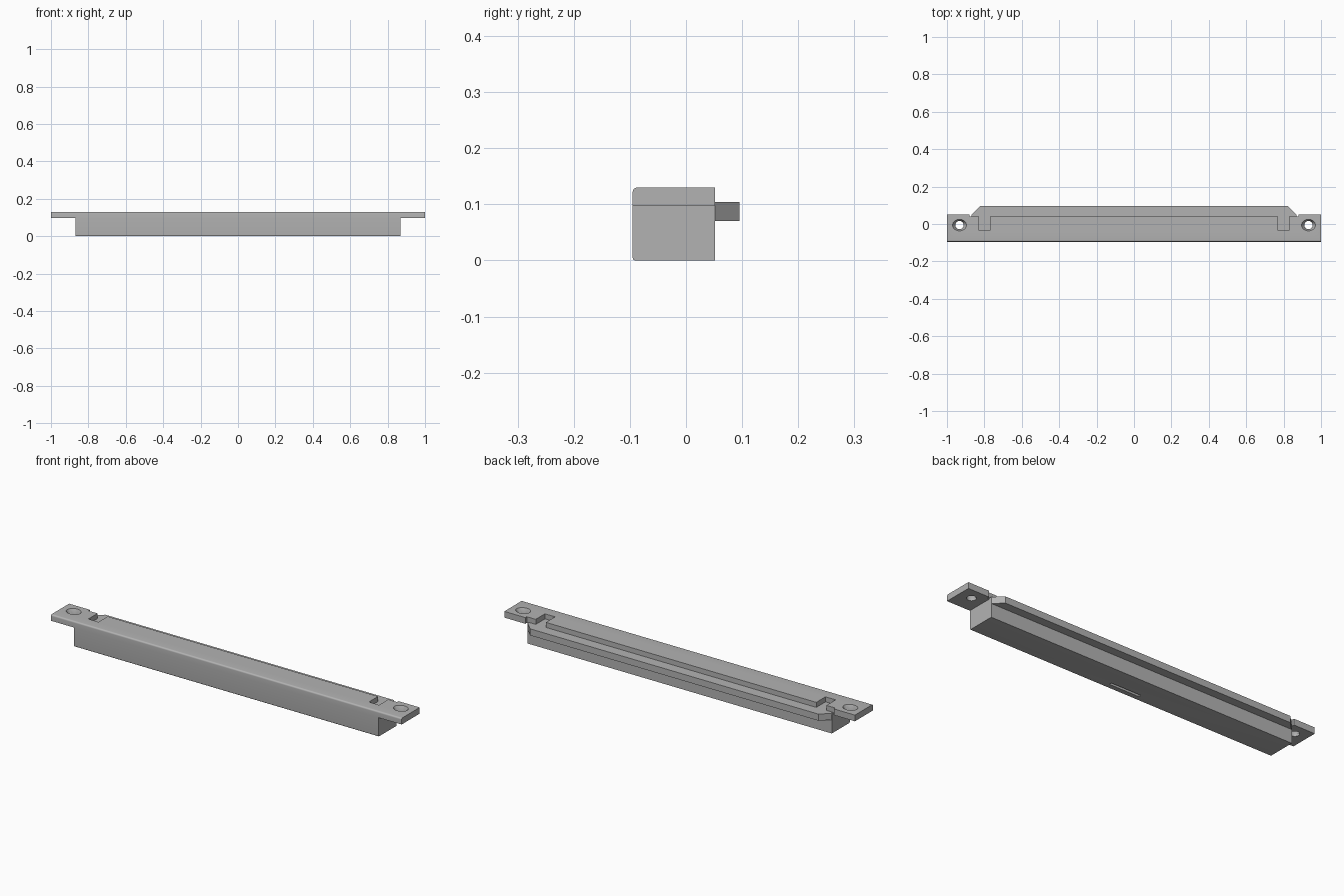
import bpy, bmesh, math

cube = bpy.data.objects.get("Cube")
if cube:
    bpy.data.objects.remove(cube, do_unlink=True)

grey = bpy.data.materials.new("satin_grey")
grey.use_nodes = True
colour = (0.45, 0.45, 0.45, 1)
grey.diffuse_color = colour
grey.node_tree.nodes["Principled BSDF"].inputs["Base Color"].default_value = colour

FRONT, BACK, LEDGE = -0.095, 0.052, 0.04
PLATE_Z, TOP = 0.098, 0.13


def finish(name, bm):
    bmesh.ops.recalc_face_normals(bm, faces=bm.faces)
    mesh = bpy.data.meshes.new(name)
    bm.to_mesh(mesh)
    bm.free()
    mesh.materials.append(grey)
    obj = bpy.data.objects.new(name, mesh)
    bpy.context.collection.objects.link(obj)
    return obj


def extrude(name, outline, place, depth):
    """Extrude a flat outline; place maps its 2D points into space."""
    bm = bmesh.new()
    face = bm.faces.new([bm.verts.new(place(a, b)) for a, b in outline])
    moved = bmesh.ops.extrude_face_region(bm, geom=[face])["geom"]
    verts = [v for v in moved if isinstance(v, bmesh.types.BMVert)]
    bmesh.ops.translate(bm, verts=verts, vec=depth)
    return finish(name, bm)


def box(name, x0, x1, y0, y1, z0, z1):
    outline = [(x0, y0), (x1, y0), (x1, y1), (x0, y1)]
    return extrude(name, outline, lambda x, y: (x, y, z0), (0, 0, z1 - z0))


def arc(cy, cz, r, start, end, steps=6):
    angles = [math.radians(start + (end - start) * i / steps) for i in range(steps + 1)]
    return [(cy + r * math.cos(a), cz + r * math.sin(a)) for a in angles]


def cut(target, cutter):
    mod = target.modifiers.new(cutter.name, "BOOLEAN")
    mod.operation, mod.solver, mod.object = "DIFFERENCE", "EXACT", cutter
    bpy.context.view_layer.objects.active = target
    bpy.ops.object.modifier_apply(modifier=mod.name)
    bpy.data.objects.remove(cutter, do_unlink=True)


# Housing with a softened lower front edge
r = 0.005
profile = arc(FRONT + r, r, r, 180, 270) + [(BACK, 0), (BACK, PLATE_Z), (FRONT, PLATE_Z)]
housing = extrude("housing", profile, lambda y, z: (-0.868, y, z), (1.736, 0, 0))
cut(housing, box("slot_cutter", -0.085, 0.085, -0.067, -0.053, -0.02, 0.025))

# Mounting plate with a rounded upper front edge
r = 0.008
profile = [(FRONT, PLATE_Z), (BACK, PLATE_Z), (BACK, TOP)] + arc(FRONT + r, TOP - r, r, 90, 180)
plate = extrude("mounting_plate", profile, lambda y, z: (-1, y, z), (2, 0, 0))

# Rear notch, the open pockets and the countersunk screw holes
cut(plate, box("notch_cutter", -0.88, 0.88, LEDGE, 0.1, 0.05, 0.2))
for side in (-1, 1):
    x = 0.8 * side
    cut(plate, box("pocket_cutter", x - 0.029, x + 0.029, -0.035, 0.07, 0.104, 0.2))

    bm = bmesh.new()
    rings = []
    for rx, ry, z in ((0.022, 0.022, 0.05), (0.022, 0.022, 0.108),
                      (0.037, 0.031, TOP), (0.037, 0.031, 0.2)):
        ring = []
        for i in range(32):
            a = math.tau * i / 32
            ring.append(bm.verts.new((0.933 * side + rx * math.cos(a), -0.006 + ry * math.sin(a), z)))
        rings.append(ring)
    for low, high in zip(rings, rings[1:]):
        for i in range(32):
            j = (i + 1) % 32
            bm.faces.new((low[i], low[j], high[j], high[i]))
    bm.faces.new(rings[0])
    bm.faces.new(rings[-1])
    cut(plate, finish("screw_hole_cutter", bm))

# Projecting rear lip with angled ends
half = [(0.868, LEDGE), (0.868, 0.05), (0.823, 0.095)]
outline = half + [(-x, y) for x, y in reversed(half)]
lip = extrude("rear_lip", outline, lambda x, y: (x, y, 0.07), (0, 0, 0.034))

# Smooth the rounded edges and the hole walls
for obj in (housing, plate):
    bpy.ops.object.select_all(action="DESELECT")
    obj.select_set(True)
    bpy.context.view_layer.objects.active = obj
    bpy.ops.object.shade_smooth_by_angle(angle=math.radians(30))
